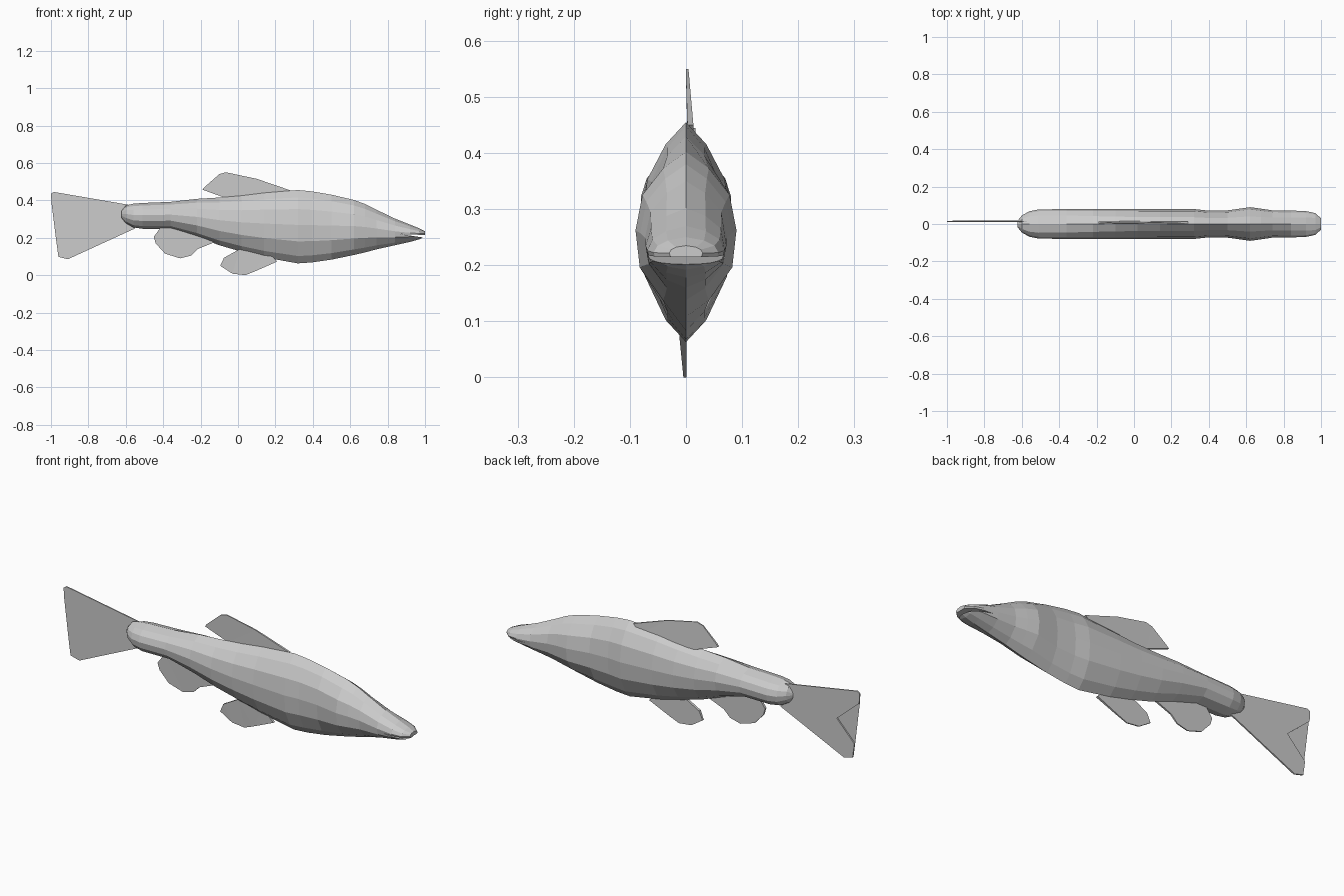
import bpy, bmesh, math

if "Cube" in bpy.data.objects:
    bpy.data.objects.remove(bpy.data.objects["Cube"])

LEVELS = [1, 0.8, 0.48, 0.05, -0.4, -0.8, -1]  # section heights, top to bottom


def make_object(name, bm):
    bmesh.ops.recalc_face_normals(bm, faces=bm.faces)
    mesh = bpy.data.meshes.new(name)
    bm.to_mesh(mesh)
    bm.free()
    obj = bpy.data.objects.new(name, mesh)
    bpy.context.collection.objects.link(obj)
    return obj


def loft(name, stations):
    """Stations: x, bottom z, top z, half width, roundness."""
    bm = bmesh.new()
    rings = []
    for x, lo, hi, w, r in stations:
        mid, h = (lo + hi) / 2, (hi - lo) / 2
        half = []
        for t in LEVELS:
            lens = 1 - abs(t) ** 2.7
            oval = math.sqrt(max(0, 1 - t * t))
            half.append((w * (lens + r * (oval - lens)), mid + h * t))
        pts = half + [(-y, z) for y, z in half[-2:0:-1]]
        rings.append([bm.verts.new((x, y, z)) for y, z in pts])
    n = len(rings[0])
    for a, b in zip(rings, rings[1:]):
        for i in range(n):
            j = (i + 1) % n
            bm.faces.new((a[i], a[j], b[j], b[i]))
    bm.faces.new(rings[0])
    bm.faces.new(rings[-1])
    return make_object(name, bm)


def sheet(name, outline, root_y, tip_y, root_z, tip_z, thick):
    """Thin fin cut from an x/z outline, leaning from root to tip."""
    bm = bmesh.new()
    sides = []
    for s in (-1, 1):
        ring = []
        for x, z in outline:
            f = min(1, max(0, (z - root_z) / (tip_z - root_z)))
            y = root_y + (tip_y - root_y) * f
            ring.append(bm.verts.new((x, y + s * thick * (1 - 0.6 * f) / 2, z)))
        sides.append(ring)
        bm.faces.new(ring)
    for i in range(len(outline)):
        j = (i + 1) % len(outline)
        bm.faces.new((sides[0][i], sides[0][j], sides[1][j], sides[1][i]))
    bmesh.ops.triangulate(bm, faces=[f for f in bm.faces if len(f.verts) > 4])
    return make_object(name, bm)


# Body with rounded tail stump, running to the snout
body = loft("body", [
    (-0.622, 0.305, 0.345, 0.018, 1), (-0.60, 0.278, 0.372, 0.045, 1),
    (-0.56, 0.255, 0.382, 0.068, 1), (-0.51, 0.248, 0.386, 0.078, 1),
    (-0.36, 0.248, 0.392, 0.08, 0.8), (-0.22, 0.205, 0.408, 0.08, 0.5),
    (-0.10, 0.16, 0.415, 0.08, 0.3), (0.02, 0.125, 0.425, 0.08, 0.1),
    (0.14, 0.095, 0.44, 0.08, 0), (0.32, 0.063, 0.455, 0.08, 0),
    (0.395, 0.068, 0.448, 0.072, 0), (0.50, 0.083, 0.43, 0.073, 0),
    (0.62, 0.108, 0.402, 0.09, 0), (0.68, 0.122, 0.38, 0.082, 0),
    (0.74, 0.138, 0.35, 0.073, 0.1), (0.84, 0.16, 0.302, 0.072, 0.2),
    (0.92, 0.178, 0.27, 0.069, 0.4), (0.97, 0.192, 0.25, 0.058, 0.7),
    (1.0, 0.207, 0.235, 0.03, 1)])

# Mouth slit cut as a shallow wedge
bm = bmesh.new()
wedge = [[bm.verts.new((x, y, z)) for x, z in
          ((0.87, 0.219), (1.02, 0.214), (1.02, 0.197))] for y in (-0.15, 0.15)]
for ring in wedge:
    bm.faces.new(ring)
for i in range(3):
    j = (i + 1) % 3
    bm.faces.new((wedge[0][i], wedge[0][j], wedge[1][j], wedge[1][i]))
cutter = make_object("mouth_cutter", bm)
cutter.hide_render = True
cutter.hide_set(True)
mod = body.modifiers.new("mouth", 'BOOLEAN')
mod.operation = 'DIFFERENCE'
mod.solver = 'EXACT'
mod.object = cutter

# Forked tail fin
sheet("tail_fin", [(-0.56, 0.372), (-0.985, 0.445), (-1.0, 0.435), (-0.997, 0.385),
                   (-0.87, 0.275), (-0.97, 0.17), (-0.96, 0.098), (-0.91, 0.085),
                   (-0.55, 0.25)], 0.014, 0.014, 0, 1, 0.008)
# Back fin
sheet("dorsal_fin", [(-0.19, 0.457), (-0.18, 0.47), (-0.10, 0.54), (-0.065, 0.55),
                     (0.10, 0.515), (0.29, 0.45), (0.25, 0.41), (-0.06, 0.41)],
      0.009, 0.002, 0.43, 0.55, 0.012)
# Rear belly fin
sheet("anal_fin", [(-0.41, 0.26), (-0.45, 0.205), (-0.44, 0.17), (-0.39, 0.115),
                   (-0.31, 0.09), (-0.25, 0.105), (-0.215, 0.14), (-0.12, 0.178),
                   (-0.20, 0.25)], -0.006, -0.003, 0.24, 0.09, 0.013)
# Front belly fin
sheet("belly_fin", [(0.01, 0.14), (-0.075, 0.093), (-0.095, 0.05), (-0.03, 0.008),
                    (0.04, 0.0), (0.09, 0.02), (0.21, 0.073), (0.15, 0.13)],
      -0.006, -0.002, 0.08, 0.0, 0.013)
